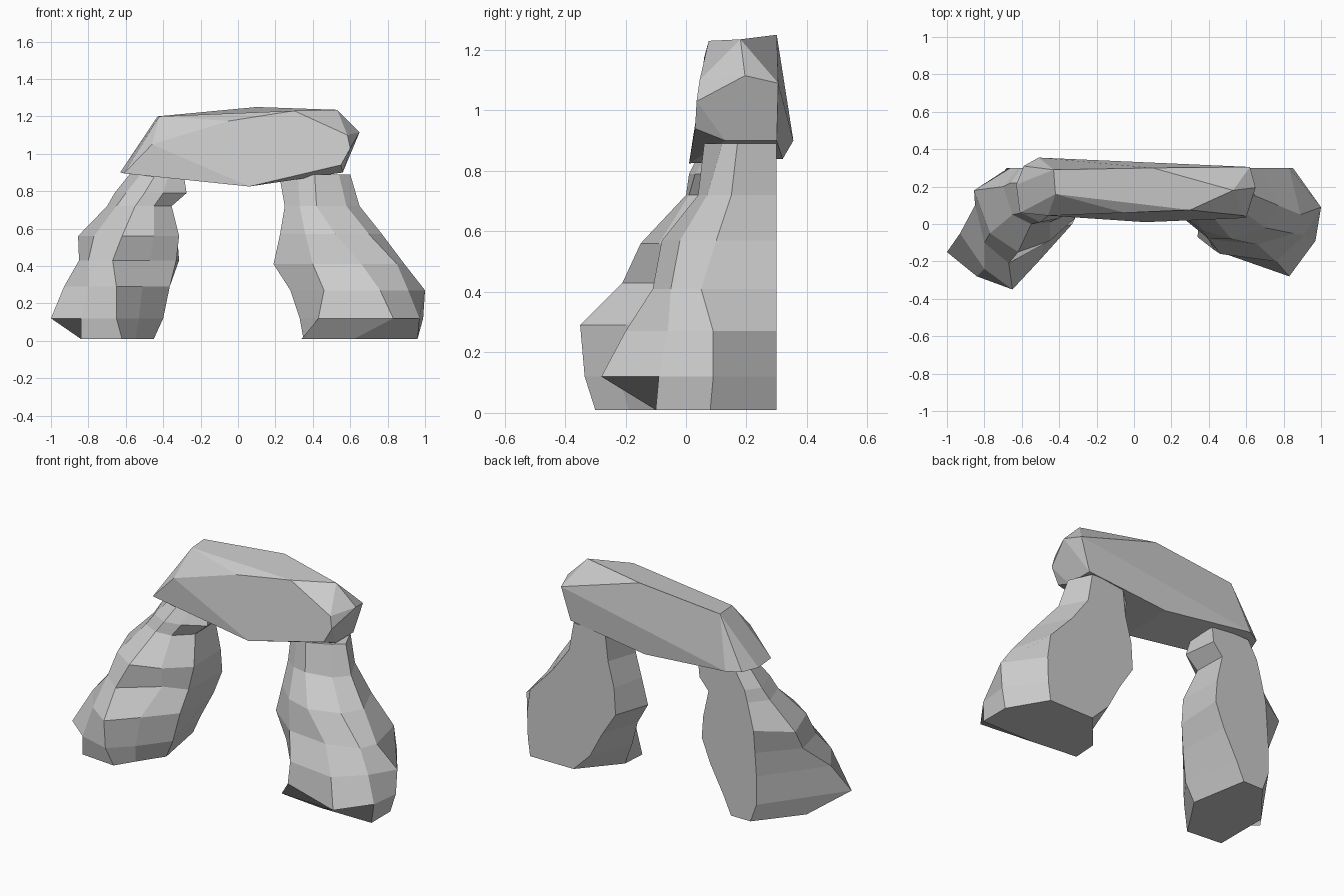
import bpy, bmesh, math

BACK = 0.30  # both pillars are cut flat at the back


def finish(name, bm, angle):
    """Merge nearly flat faces and store the rock as a flat-shaded object."""
    bmesh.ops.dissolve_limit(bm, angle_limit=math.radians(angle),
                             verts=bm.verts[:], edges=bm.edges[:])
    bmesh.ops.recalc_face_normals(bm, faces=bm.faces[:])
    me = bpy.data.meshes.new(name)
    bm.to_mesh(me)
    bm.free()
    ob = bpy.data.objects.new(name, me)
    bpy.context.collection.objects.link(ob)


def pillar(name, levels):
    """Loft: each level is z, x of the two back corners, then the front outline."""
    bm = bmesh.new()
    rings = []
    for z, x0, x1, outline in levels:
        pts = [(x0, BACK)] + outline + [(x1, BACK)]
        rings.append([bm.verts.new((x, y, z)) for x, y in pts])
    for a, b in zip(rings, rings[1:]):
        for i in range(len(a)):
            j = (i + 1) % len(a)
            bm.faces.new((a[i], a[j], b[j], b[i]))
    bm.faces.new(rings[0][::-1])
    bm.faces.new(rings[-1])
    finish(name, bm, 2)


# Left pillar
pillar("left_pillar", [
    (0.01, -.64, -.51, [(-.84, .05), (-.84, -.28), (-.62, -.30), (-.55, -.19), (-.45, -.04)]),
    (0.12, -.68, -.46, [(-1.0, -.15), (-.84, -.28), (-.65, -.335), (-.53, -.22), (-.40, -.05)]),
    (0.29, -.68, -.37, [(-.93, -.05), (-.80, -.24), (-.65, -.35), (-.51, -.20), (-.365, -.03)]),
    (0.43, -.67, -.315, [(-.85, .10), (-.80, -.10), (-.67, -.21), (-.47, -.05), (-.33, .0)]),
    (0.56, -.66, -.325, [(-.855, .18), (-.77, -.05), (-.62, -.15), (-.45, -.09), (-.315, .03)]),
    (0.72, -.62, -.36, [(-.70, .20), (-.65, .05), (-.55, .0), (-.45, .01), (-.355, .10)]),
    (0.79, -.60, -.30, [(-.66, .22), (-.60, .06), (-.50, .01), (-.40, .03), (-.275, .10)]),
    (0.89, -.54, -.29, [(-.58, .22), (-.52, .10), (-.44, .06), (-.37, .09), (-.29, .13)]),
])

# Right pillar
pillar("right_pillar", [
    (0.01, .54, .83, [(.35, .08), (.34, -.07), (.62, -.10), (.96, -.10), (.96, .08)]),
    (0.12, .43, .845, [(.33, .04), (.43, -.14), (.83, -.28), (.97, -.09), (.99, .09)]),
    (0.27, .35, .85, [(.28, .06), (.46, -.16), (.76, -.20), (.91, -.06), (1.0, .09)]),
    (0.41, .26, .83, [(.19, .09), (.40, -.08), (.66, -.11), (.85, -.05), (.89, .05)]),
    (0.57, .27, .68, [(.225, .10), (.36, -.03), (.52, -.08), (.70, -.02), (.77, .10)]),
    (0.72, .31, .57, [(.25, .12), (.33, .06), (.42, .04), (.58, .07), (.65, .15)]),
    (0.89, .33, .54, [(.22, .20), (.32, .10), (.41, .06), (.54, .12), (.60, .17)]),
])

# Lintel: chipped slab as a convex hull
bm = bmesh.new()
for co in [(-.61, .06, .895), (-.46, .045, 1.05), (-.42, .16, 1.20),
           (-.05, .06, 1.175), (.30, .075, 1.23),
           (.585, .045, 1.10), (.60, .035, 1.03), (.55, .03, .94), (.06, .01, .825),
           (-.51, .355, .90), (.62, .305, 1.09), (.10, .30, 1.25), (-.43, .29, 1.20),
           (.56, .30, .90), (.05, .32, .84),
           (.65, .195, 1.115), (.53, .18, 1.235), (.56, .13, .90),
           (-.63, .21, .90), (-.59, .31, .90)]:
    bm.verts.new(co)
bmesh.ops.convex_hull(bm, input=bm.verts[:])
bmesh.ops.delete(bm, geom=[v for v in bm.verts if not v.link_faces], context='VERTS')
finish("lintel", bm, 9)
